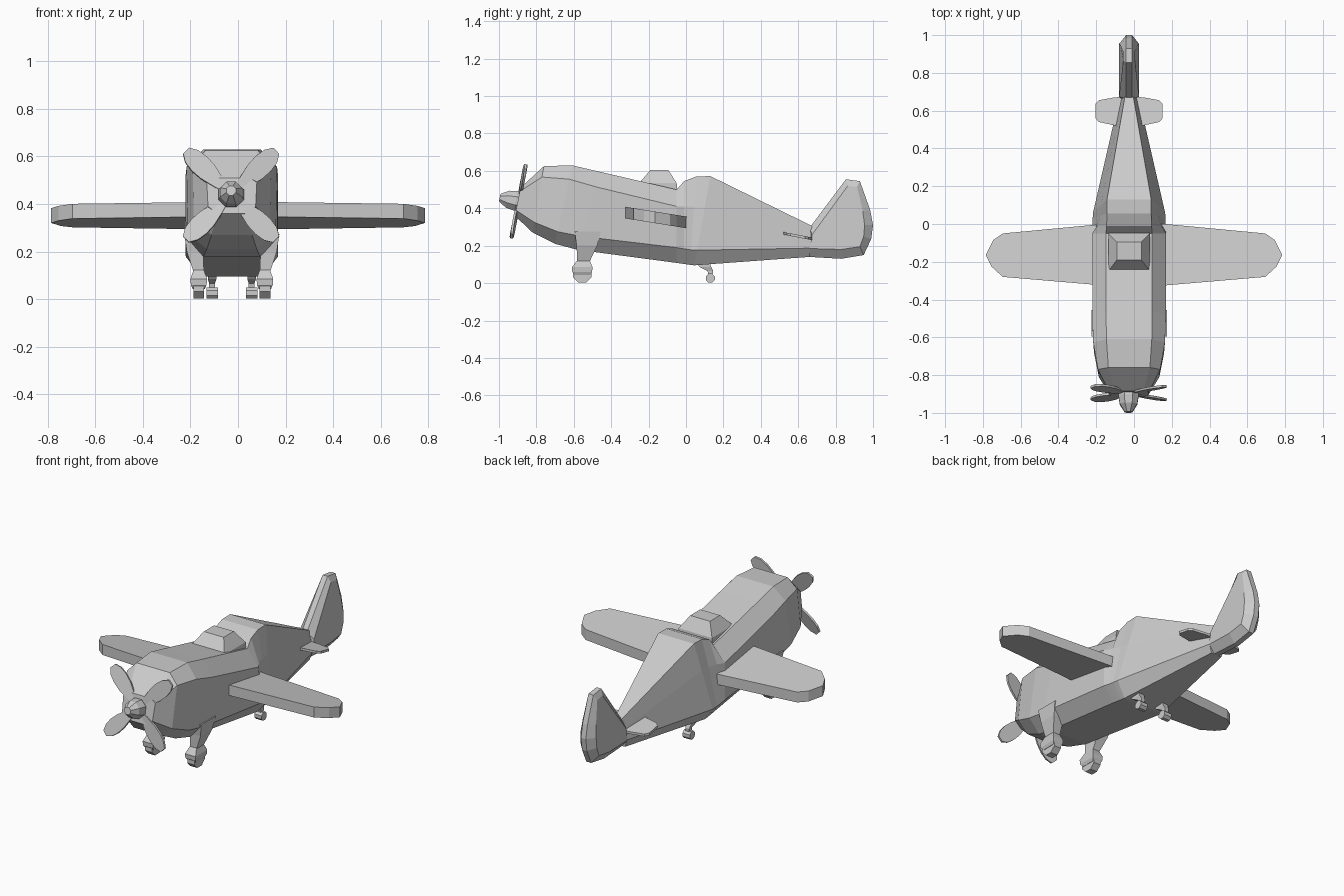
import bpy, bmesh
from math import sin, cos, pi, radians
from mathutils import Matrix, Vector

if "Cube" in bpy.data.objects:
    bpy.data.objects.remove(bpy.data.objects["Cube"])

CX = -0.026  # centre line of the body


def make(name, bm):
    bmesh.ops.recalc_face_normals(bm, faces=bm.faces)
    me = bpy.data.meshes.new(name)
    bm.to_mesh(me)
    bm.free()
    ob = bpy.data.objects.new(name, me)
    bpy.context.collection.objects.link(ob)
    return ob


def loft(name, rings, matrix=None):
    """Skin a list of equal-length point rings and cap both ends."""
    bm = bmesh.new()
    vs = [[bm.verts.new(p) for p in r] for r in rings]
    n = len(vs[0])
    for a, b in zip(vs, vs[1:]):
        for i in range(n):
            j = (i + 1) % n
            bm.faces.new((a[i], a[j], b[j], b[i]))
    bm.faces.new(vs[0])
    bm.faces.new(vs[-1])
    if matrix:
        bm.transform(matrix)
    return make(name, bm)


def rect(x, y0, y1, w, z):
    return [(x - w, y0, z), (x + w, y0, z), (x + w, y1, z), (x - w, y1, z)]


def wheel(name, x, y, z, r, w, n=8):
    ring = [(y + r * cos(2 * pi * (i + .5) / n), z + r * sin(2 * pi * (i + .5) / n)) for i in range(n)]
    return loft(name, [[(x + s * w, *p) for p in ring] for s in (-1, 1)])


# Fuselage: y top, y bottom, then (half width, z) of top, shoulder, chine, bottom
stations = [
    (-.885, -.915, (.075, .51), (.105, .49), (.10, .39), (.06, .36)),
    (-.76, -.82, (.11, .625), (.165, .567), (.16, .325), (.085, .27)),
    (-.61, -.70, (.12, .63), (.19, .556), (.185, .275), (.105, .21)),
    (-.46, -.58, (.122, .595), (.195, .515), (.193, .25), (.12, .178)),
    (-.05, -.05, (.122, .50), (.195, .41), (.195, .19), (.13, .108)),
    (-.01, -.01, (.119, .545), (.17, .41), (.194, .183), (.13, .102)),
    (.055, .02, (.117, .57), (.153, .41), (.193, .178), (.13, .098)),
    (.13, .045, (.117, .572), (.148, .41), (.191, .176), (.13, .095)),
    (.675, .66, (.022, .305), (.038, .25), (.052, .187), (.035, .14)),
]
rings = []
for yt, yb, *pts in stations:
    zt, zb = pts[0][1], pts[-1][1]
    right = [(w, yb + (yt - yb) * (z - zb) / (zt - zb), z) for w, z in pts]
    rings.append([(CX + w, y, z) for w, y, z in right] +
                 [(CX - w, y, z) for w, y, z in reversed(right)])
loft("fuselage", rings)

# Canopy
loft("canopy", [rect(CX, -.25, -.045, .11, .49), rect(CX, -.25, -.05, .11, .535),
                rect(CX, -.19, -.095, .065, .605)])

# Tail fin: bevelled edge round a thicker core
outer = [(.66, .295), (.855, .555), (.93, .545), (.985, .39), (1, .31), (.99, .235),
         (.95, .15), (.83, .13), (.66, .14)]
core = [(.675, .26), (.865, .52), (.915, .515), (.945, .385), (.955, .31), (.95, .25),
        (.93, .195), (.83, .18), (.66, .185)]
layers = [(core, -.053, -.028), (outer, -.016, -.016), (outer, .016, .016), (core, .053, .028)]
# the core narrows towards the fin tip
loft("tail_fin", [[(CX + base + (tip - base) * max(0, (z - .3) / .25), y, z) for y, z in prof]
                  for prof, base, tip in layers])


def slab(name, plan, z_at, thick):
    return loft(name, [[(x, y, z_at(y) + t) for x, y in plan] for t in (-thick / 2, thick / 2)])


# Wings
wing = [(.05, -.335), (.165, -.325), (.695, -.28), (.755, -.225), (.785, -.165),
        (.745, -.085), (.695, -.05), (.165, 0), (.05, .01)]
for s, side in ((-1, "left"), (1, "right")):
    slab(side + "_wing", [(s * x, y) for x, y in wing],
         lambda y: .325 - .16 * y, .062)

# Tailplane, one slab across the body
half = [(.03, .51), (.09, .525), (.16, .54), (.178, .56), (.178, .635), (.16, .655), (.09, .668), (.03, .675)]
slab("tailplane", [(CX + x, y) for x, y in half] + [(CX - x, y) for x, y in reversed(half)],
     lambda y: .268 - .19 * (y - .51), .014)

# Propeller spinner, tilted upwards
hub = Matrix.Translation((CX - .003, -.895, .437)) @ Matrix.Rotation(radians(-11), 4, 'X')
loft("spinner", [[(r * cos(pi * (i + .5) / 4), y, r * sin(pi * (i + .5) / 4)) for i in range(8)]
                 for y, r in ((.03, .05), (-.015, .058), (-.06, .05), (-.103, .022))], hub)

# Propeller blades
blade = [(.01, .03), (.025, .07), (.042, .14), (.045, .19), (.038, .235), (.018, .268)]
outline = blade + [(-x, z) for x, z in reversed(blade)]
for k in range(4):
    m = hub @ Matrix.Rotation(radians(45 + 90 * k), 4, 'Y') @ Matrix.Rotation(radians(8), 4, 'Z')
    loft(f"propeller_blade_{k + 1}", [[(x, y, z) for x, z in outline] for y in (-.006, .006)], m)

# Landing gear, mirrored about the body centre line
for s, side in ((-1, "left"), (1, "right")):
    x = CX + s * .139
    loft(side + "_main_leg", [rect(CX + s * .165, -.595, -.455, .035, .275),
                              rect(CX + s * .155, -.585, -.475, .034, .2),
                              rect(x, -.582, -.515, .022, .115)])
    loft(side + "_wheel_fairing", [rect(x, -.582, -.515, .022, .122), rect(x, -.61, -.5, .035, .085),
                                   rect(x, -.608, -.502, .033, .06), rect(x, -.595, -.51, .025, .042)])
    wheel(side + "_main_wheel", x, -.555, .052, .054, .023)
    xr = CX + s * .083
    loft(side + "_rear_strut", [rect(xr, .06, .13, .018, .102), rect(xr, .075, .135, .018, .085),
                                rect(xr, .115, .145, .012, .065), rect(xr, .12, .142, .012, .04)])
    wheel(side + "_rear_wheel", xr, .13, .026, .026, .024)
